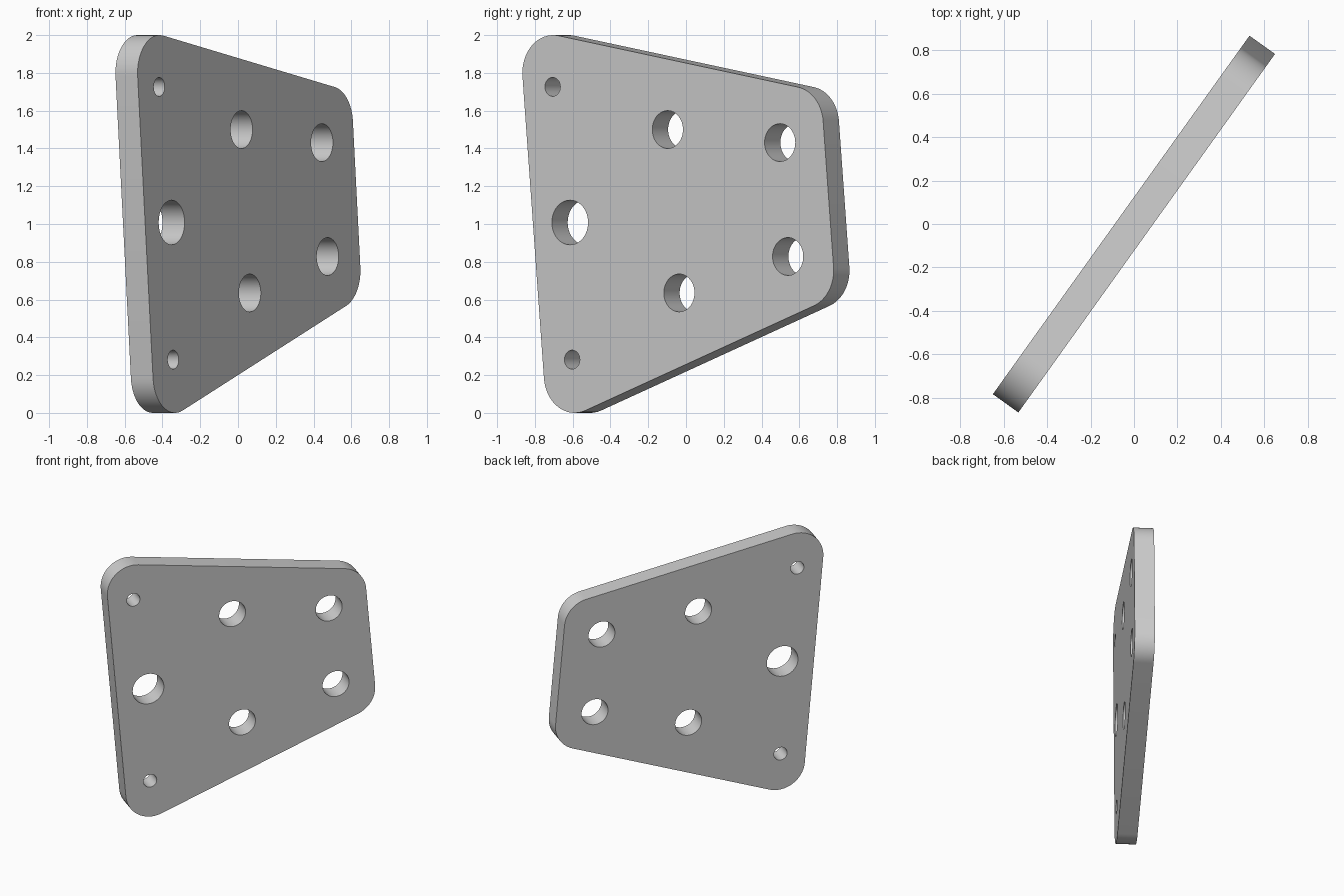
import bpy
from math import sin, cos, pi, radians
from mathutils import Vector

cube = bpy.data.objects.get("Cube")
if cube:
    bpy.data.objects.remove(cube, do_unlink=True)

THICKNESS = 0.144
CORNER_RADIUS = 0.2
TURN = radians(54.4)

# Corner arc centres, counter-clockwise, in the plane of the plate
corners = [(-0.674, 0.2), (0.813, 0.754), (0.745, 1.528), (-0.814, 1.8)]
# Through holes: across, up, radius
holes = [
    (-0.704, 1.008, 0.118),
    (-0.068, 1.5, 0.1), (0.663, 1.431, 0.1),
    (0.715, 0.828, 0.1), (0.007, 0.635, 0.1),
    (-0.817, 1.726, 0.05), (-0.69, 0.282, 0.05),
]


def arc(centre, radius, start, sweep, steps):
    return [(centre[0] + radius * cos(start + sweep * i / steps),
             centre[1] + radius * sin(start + sweep * i / steps))
            for i in range(steps + 1)]


def rounded_outline(centres, radius):
    points = []
    for i, c in enumerate(centres):
        before = Vector(c) - Vector(centres[i - 1])
        after = Vector(centres[(i + 1) % len(centres)]) - Vector(c)
        turn = before.angle(after)
        start = -before.angle_signed(Vector((1, 0))) * -1 - pi / 2
        points += arc(c, radius, start, turn, 16)
    return points


def add_loop(curve, points):
    spline = curve.splines.new('POLY')
    spline.points.add(len(points) - 1)
    for p, (x, y) in zip(spline.points, points):
        p.co = (x, y, 0, 1)
    spline.use_cyclic_u = True


# Flat profile with holes, extruded into a plate
curve = bpy.data.curves.new("mounting_plate", 'CURVE')
curve.dimensions = '2D'
curve.fill_mode = 'BOTH'
curve.extrude = THICKNESS / 2
add_loop(curve, rounded_outline(corners, CORNER_RADIUS))
for x, y, r in holes:
    add_loop(curve, arc((x, y), r, 0, 2 * pi, 48)[:-1])

plate = bpy.data.objects.new("mounting_plate", curve)
bpy.context.collection.objects.link(plate)
bpy.ops.object.select_all(action='DESELECT')
plate.select_set(True)
bpy.context.view_layer.objects.active = plate
bpy.ops.object.convert(target='MESH')
plate = bpy.context.object
plate.name = "mounting_plate"

# Join the caps to the walls
bpy.ops.object.mode_set(mode='EDIT')
bpy.ops.mesh.select_all(action='SELECT')
bpy.ops.mesh.remove_doubles(threshold=0.0005)
bpy.ops.mesh.normals_make_consistent(inside=False)
bpy.ops.object.mode_set(mode='OBJECT')
bpy.ops.object.shade_smooth_by_angle(angle=radians(30))

# Stand upright and turn
plate.rotation_euler = (pi / 2, 0, TURN)

# Plain grey finish
grey = bpy.data.materials.new("plain_grey")
grey.use_nodes = True
colour = (0.6, 0.6, 0.6, 1)
grey.diffuse_color = colour
grey.node_tree.nodes["Principled BSDF"].inputs["Base Color"].default_value = colour
plate.data.materials.clear()
plate.data.materials.append(grey)
